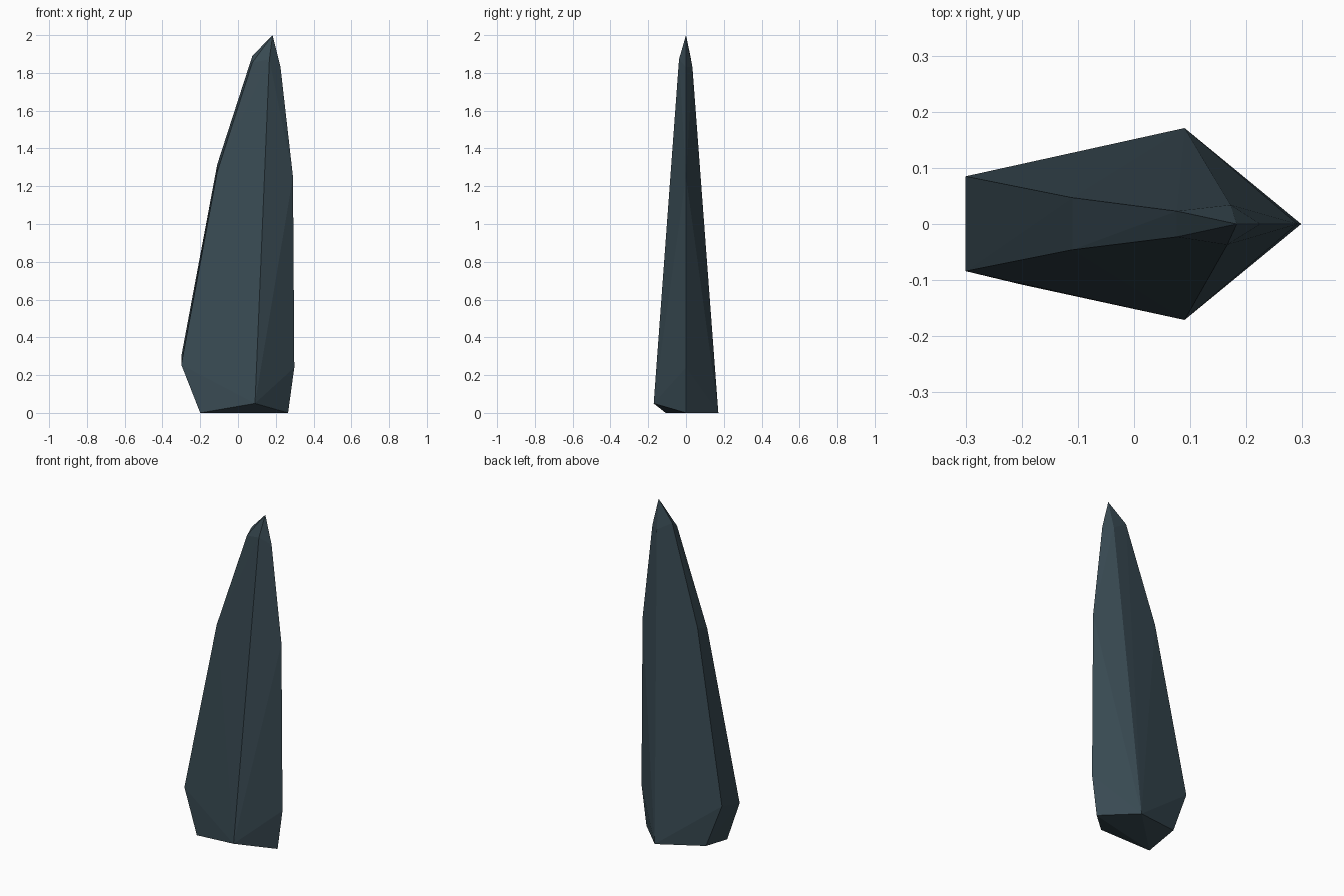
import bpy, bmesh

if "Cube" in bpy.data.objects:
    bpy.data.objects.remove(bpy.data.objects["Cube"])

# Crystal corner points, one short chain per long edge (bottom to top)
left_front = [(-0.20, -0.108, 0), (-0.30, -0.084, 0.255), (-0.11, -0.046, 1.275), (0.076, -0.023, 1.855)]
left_back = [(-0.20, 0.095, 0.037), (-0.30, 0.085, 0.30), (-0.11, 0.047, 1.315), (0.076, 0.023, 1.89)]
front_ridge = [(0.09, -0.171, 0.05), (0.166, -0.037, 1.872)]
back_ridge = [(0.09, 0.171, 0), (0.172, 0.034, 1.83)]
right_edge = [(0.265, 0, 0), (0.298, 0, 0.24), (0.291, 0, 1.25), (0.225, 0, 1.83)]
tip = [(0.183, 0, 2.0)]

# Faceted shard: the convex skin around all the chains
bm = bmesh.new()
for chain in (left_front, left_back, front_ridge, back_ridge, right_edge, tip):
    for co in chain:
        bm.verts.new(co)
bmesh.ops.convex_hull(bm, input=bm.verts[:])
bmesh.ops.recalc_face_normals(bm, faces=bm.faces[:])

mesh = bpy.data.meshes.new("crystal_shard")
bm.to_mesh(mesh)
bm.free()
shard = bpy.data.objects.new("crystal_shard", mesh)
bpy.context.collection.objects.link(shard)

# Dark slate colour
mat = bpy.data.materials.new("dark_slate")
mat.diffuse_color = (0.04, 0.068, 0.085, 1)
mat.use_nodes = True
mat.node_tree.nodes["Principled BSDF"].inputs["Base Color"].default_value = mat.diffuse_color
mesh.materials.append(mat)
